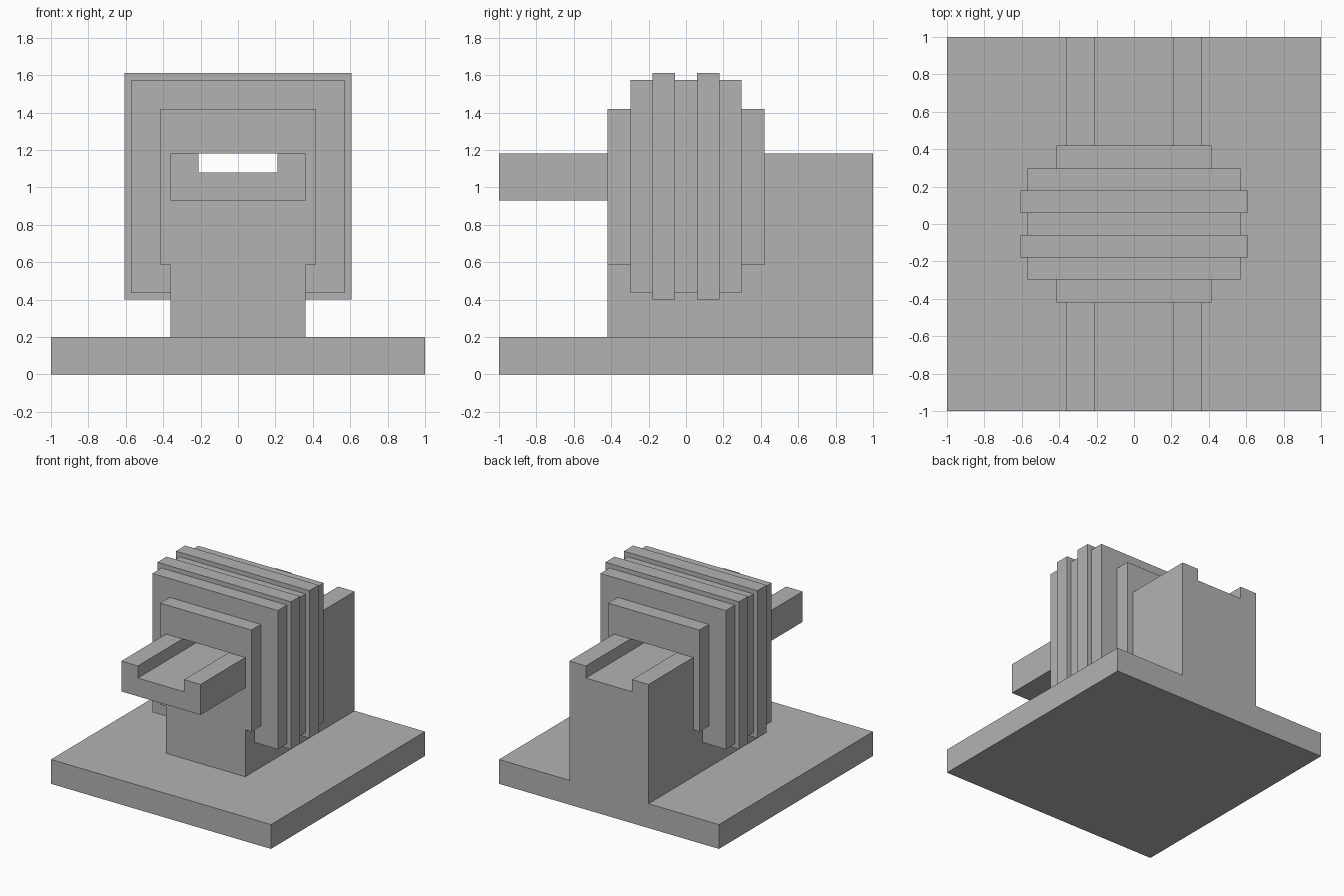
import bpy
import bmesh

default = bpy.data.objects.get("Cube")
if default:
    bpy.data.objects.remove(default, do_unlink=True)

grey = bpy.data.materials.new("plain grey")
grey.use_nodes = True
colour = (0.45, 0.45, 0.45, 1)
grey.diffuse_color = colour
grey.node_tree.nodes["Principled BSDF"].inputs["Base Color"].default_value = colour


def prism(name, profile, axis, start, end):
    """Extrude a 2D profile (y,z along x, or x,z along y) from start to end."""
    bm = bmesh.new()
    place = (lambda a, b: (start, a, b)) if axis == "x" else (lambda a, b: (a, start, b))
    face = bm.faces.new([bm.verts.new(place(a, b)) for a, b in profile])
    result = bmesh.ops.extrude_face_region(bm, geom=[face])
    moved = [g for g in result["geom"] if isinstance(g, bmesh.types.BMVert)]
    depth = end - start
    bmesh.ops.translate(bm, verts=moved, vec=(depth, 0, 0) if axis == "x" else (0, depth, 0))
    bmesh.ops.recalc_face_normals(bm, faces=bm.faces)
    mesh = bpy.data.meshes.new(name)
    bm.to_mesh(mesh)
    bm.free()
    mesh.materials.append(grey)
    obj = bpy.data.objects.new(name, mesh)
    bpy.context.collection.objects.link(obj)
    return obj


def rectangle(half, low, high):
    return [(-half, low), (half, low), (half, high), (-half, high)]


BASE_TOP = 0.2
BAR_HALF, BAR_TOP = 0.36, 1.18
COLLAR_Y = 0.42

# Square base slab
prism("base", rectangle(1, 0, BASE_TOP), "y", -1, 1)

# Pedestal with its overhanging front bar
pedestal = prism("pedestal", [
    (-COLLAR_Y, BASE_TOP), (1, BASE_TOP), (1, BAR_TOP),
    (-1, BAR_TOP), (-1, 0.93), (-COLLAR_Y, 0.93)], "x", -BAR_HALF, BAR_HALF)

# Channel running along the whole top of the bar
cutter = prism("channel_cutter", rectangle(0.21, 1.08, 1.3), "y", -1.1, 1.1)
cutter.hide_render = True
cutter.hide_viewport = True
cutter.display_type = "WIRE"
cut = pedestal.modifiers.new("channel", "BOOLEAN")
cut.operation = "DIFFERENCE"
cut.solver = "EXACT"
cut.object = cutter


def collar(name, half, low, high, start, end):
    """Plate straddling the pedestal, open below and around the bar."""
    prism(name, [
        (-half, low), (-BAR_HALF, low), (-BAR_HALF, BAR_TOP), (BAR_HALF, BAR_TOP),
        (BAR_HALF, low), (half, low), (half, high), (-half, high)], "y", start, end)


# Stepped collars and the two raised fins
collar("inner_collar", 0.415, 0.585, 1.42, -COLLAR_Y, COLLAR_Y)
collar("middle_collar", 0.57, 0.435, 1.575, -0.297, 0.297)
for side, centre in (("front", -0.12), ("back", 0.12)):
    collar(side + "_fin", 0.607, 0.4, 1.612, centre - 0.06, centre + 0.06)
